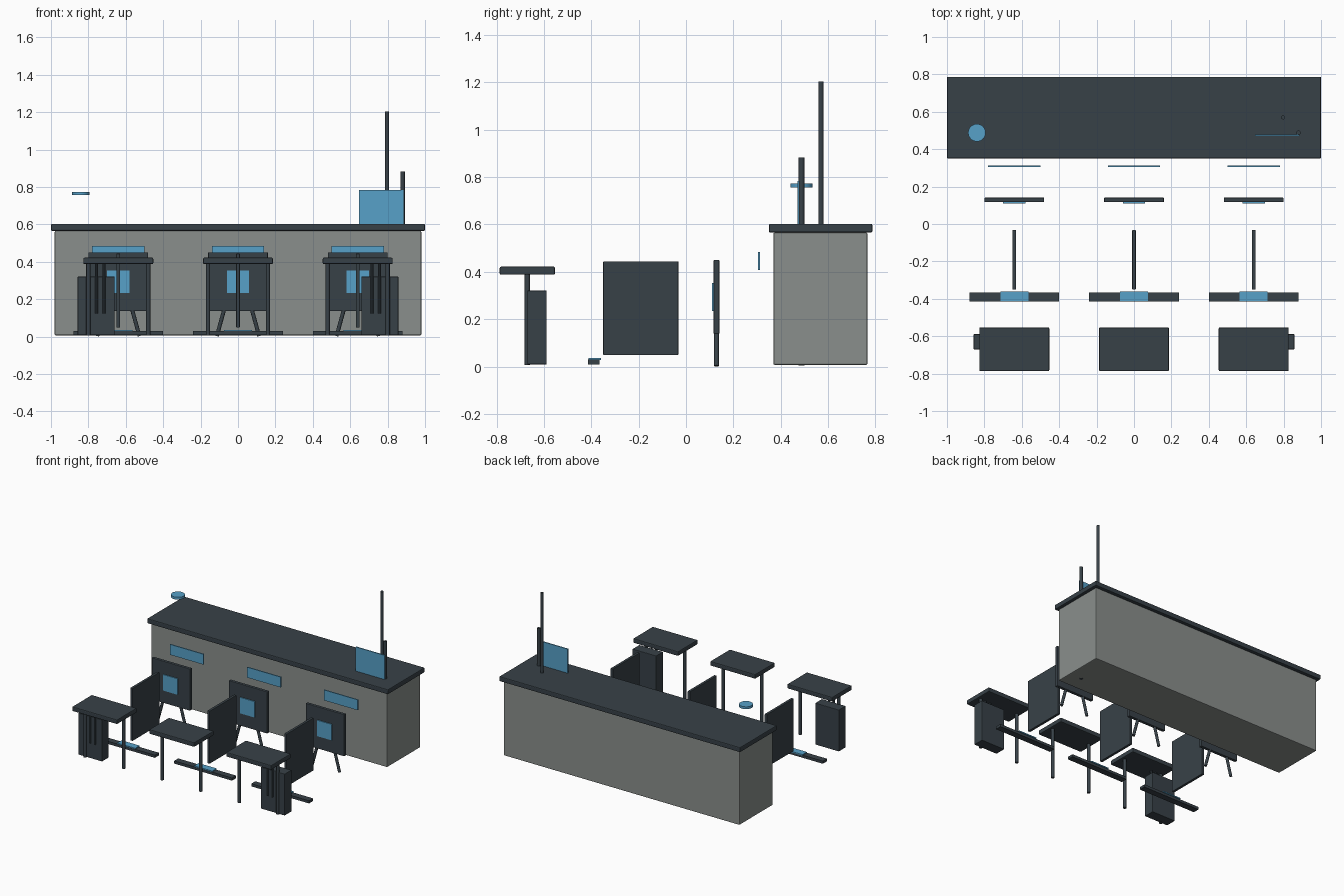
import bpy, math
from mathutils import Vector

if "Cube" in bpy.data.objects:
    bpy.data.objects.remove(bpy.data.objects["Cube"])


def material(name, rgb):
    m = bpy.data.materials.new(name)
    m.diffuse_color = (*rgb, 1)
    m.use_nodes = True
    m.node_tree.nodes["Principled BSDF"].inputs["Base Color"].default_value = m.diffuse_color
    return m


DARK = material("dark slate", (0.039, 0.053, 0.064))
GREY = material("warm grey", (0.254, 0.275, 0.262))
BLUE = material("sky blue", (0.095, 0.355, 0.58))


def box(name, x, y, z, mat, bevel=0.0):
    """Box from (min, max) ranges, with optional softened edges."""
    bpy.ops.mesh.primitive_cube_add(
        size=1, location=[(r[0] + r[1]) / 2 for r in (x, y, z)])
    o = bpy.context.object
    o.name = name
    o.scale = [r[1] - r[0] for r in (x, y, z)]
    bpy.ops.object.transform_apply(location=False, rotation=False, scale=True)
    o.data.materials.append(mat)
    if bevel:
        b = o.modifiers.new("soft edges", 'BEVEL')
        b.width, b.segments = bevel, 2
    return o


def rod(name, a, b, r, mat, sides=12):
    """Cylinder between two points."""
    a, b = Vector(a), Vector(b)
    d = b - a
    bpy.ops.mesh.primitive_cylinder_add(
        vertices=sides, radius=r, depth=d.length, location=(a + b) / 2,
        rotation=d.to_track_quat('Z', 'Y').to_euler())
    o = bpy.context.object
    o.name = name
    o.data.materials.append(mat)
    bpy.ops.object.shade_smooth_by_angle(angle=math.radians(35))
    return o


# Long counter with its fittings
box("counter_body", (-0.98, 0.98), (0.369, 0.766), (0.008, 0.567), GREY, 0.006)
box("counter_top", (-1, 1), (0.35, 0.787), (0.567, 0.604), DARK, 0.006)
rod("tall_pole", (0.797, 0.57, 0.59), (0.797, 0.57, 1.205), 0.011, DARK)
rod("short_pole", (0.88, 0.488, 0.006), (0.88, 0.488, 0.885), 0.012, DARK)
box("counter_screen", (0.647, 0.885), (0.471, 0.479), (0.59, 0.785), BLUE)
rod("floating_disc", (-0.84, 0.488, 0.757), (-0.84, 0.488, 0.775), 0.047, BLUE, 24)

# Three repeated stations
for i, cx in enumerate((-0.64, 0, 0.64)):
    n = f"_{i + 1}"

    def span(w):
        return (cx - w, cx + w)

    # small table on two posts
    box("table_top" + n, span(0.187), (-0.787, -0.553), (0.389, 0.423), DARK, 0.006)
    for s in (-1, 1):
        rod("table_post" + n, (cx + s * 0.16, -0.67, 0.008),
            (cx + s * 0.16, -0.67, 0.395), 0.0115, DARK)
    # foot bar with blue pad
    box("foot_bar" + n, span(0.24), (-0.414, -0.366), (0.01, 0.03), DARK)
    box("foot_pad" + n, span(0.075), (-0.412, -0.36), (0.029, 0.037), BLUE)
    # upright divider
    box("divider" + n, span(0.01), (-0.35, -0.032), (0.05, 0.445), DARK, 0.003)
    # standing board with blue plate and splayed legs
    box("board" + n, span(0.16), (0.117, 0.141), (0.138, 0.452), DARK, 0.004)
    box("board_plate" + n, span(0.06), (0.11, 0.1175), (0.235, 0.355), BLUE)
    for s in (-1, 1):
        rod("board_leg" + n, (cx + s * 0.07, 0.129, 0.16),
            (cx + s * 0.113, 0.129, 0.004), 0.0105, DARK)
    # plate hanging in front of the counter
    box("counter_plate" + n, span(0.14), (0.305, 0.313), (0.408, 0.486), BLUE)

# Bins with upright sticks beside the outer tables
for s in (-1, 1):
    box("bin", sorted((s * 0.66, s * 0.857)), (-0.67, -0.589), (0.01, 0.322), DARK, 0.003)
    for k in (-1, 0, 1):
        x = s * (0.757 + 0.04 * k)
        rod("bin_stick", (x, -0.672, 0.125), (x, -0.672, 0.395), 0.008, DARK, 8)

# Rest the model on the ground
bpy.context.view_layer.update()
low = min((o.matrix_world @ Vector(c)).z for o in bpy.data.objects for c in o.bound_box)
for o in bpy.data.objects:
    o.location.z -= low
